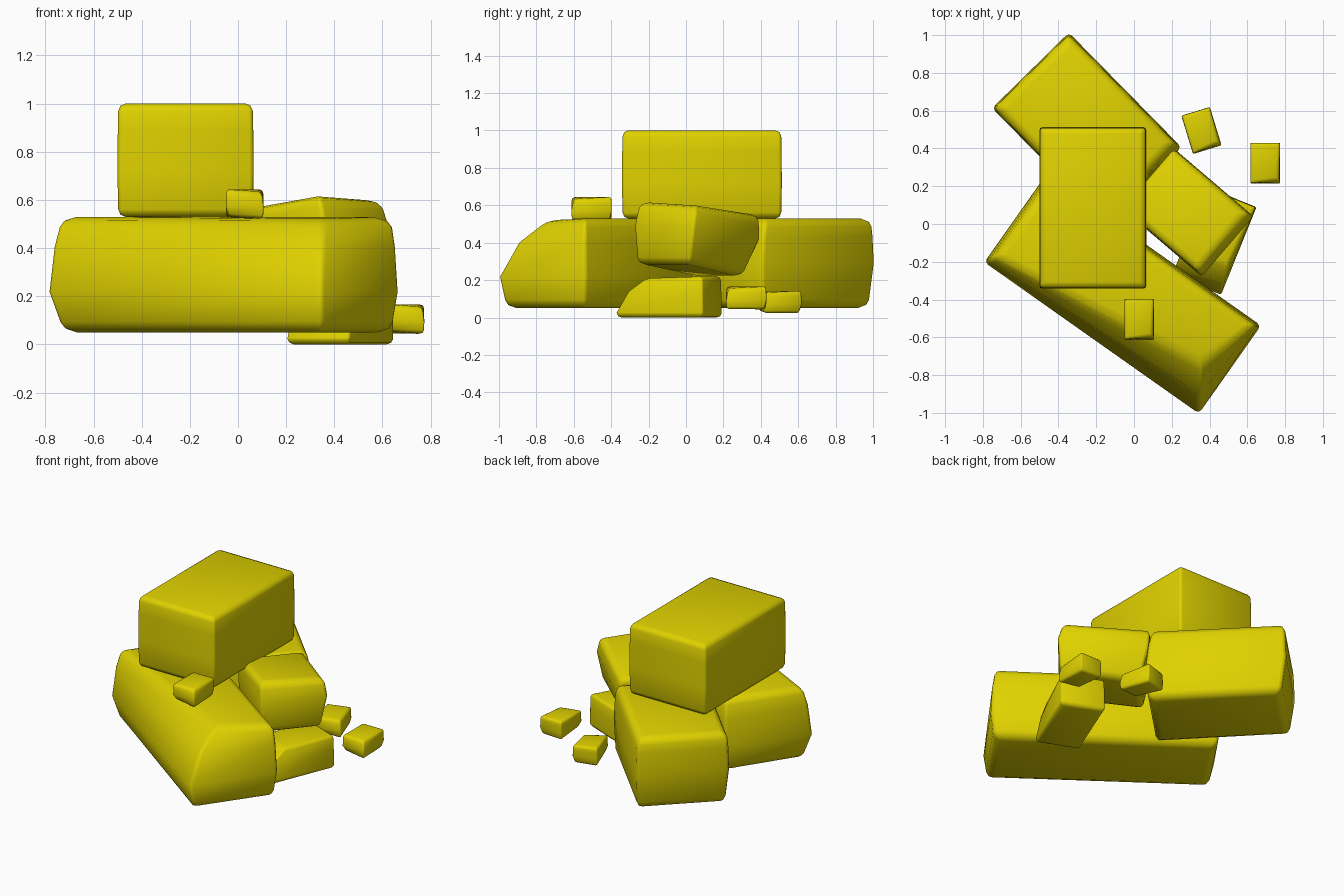
import bpy, bmesh
from math import radians
from mathutils import Matrix, Vector

if "Cube" in bpy.data.objects:
    bpy.data.objects.remove(bpy.data.objects["Cube"])

mat = bpy.data.materials.new("yellow_stone")
mat.diffuse_color = (0.74, 0.64, 0.0, 1)
mat.use_nodes = True
mat.node_tree.nodes["Principled BSDF"].inputs["Base Color"].default_value = mat.diffuse_color

SIGNS = [(-1, -1), (1, -1), (1, 1), (-1, 1)]


def rock(name, center, size, turn=0, tilt=0, inset=0.03, mid=0.4, round_=0.05,
         top=None, bottom=None):
    """Block of four stacked rings (widest at mid height) with rounded edges.
    top / bottom: {corner: (pull along, pull across, drop)} per corner."""
    top, bottom = top or {}, bottom or {}
    lx, ly, h = size
    upper = mid + (1 - mid) * 0.6
    bm = bmesh.new()
    rings = []
    for frac, k, pulls in ((0, 1, bottom), (mid, 0, {}), (upper, 0.4, top), (1, 1, top)):
        ring = []
        for i, (sx, sy) in enumerate(SIGNS):
            px, py, pz = (k * p for p in pulls.get(i, (0, 0, 0)))
            ring.append(bm.verts.new((sx * (lx / 2 - k * inset - px),
                                      sy * (ly / 2 - k * inset - py),
                                      (frac - 0.5) * h + (pz if frac == 0 else -pz))))
        rings.append(ring)
    bm.faces.new(rings[0][::-1])
    bm.faces.new(rings[-1])
    for lo, hi in zip(rings, rings[1:]):
        for i in range(4):
            j = (i + 1) % 4
            bm.faces.new((lo[i], lo[j], hi[j], hi[i]))
    # rim edges get the full rounding, upright corners stay tighter
    weight = bm.edges.layers.float.new("bevel_weight_edge")
    for k, ring in enumerate(rings):
        for i in range(4):
            if k in (0, 3):
                bm.edges.get((ring[i], ring[(i + 1) % 4]))[weight] = 1.0
            if k < 3:
                bm.edges.get((ring[i], rings[k + 1][i]))[weight] = 0.5
    bmesh.ops.recalc_face_normals(bm, faces=bm.faces)
    bm.transform(Matrix.Translation(Vector(center))
                 @ Matrix.Rotation(radians(turn), 4, 'Z')
                 @ Matrix.Rotation(radians(tilt), 4, 'Y'))
    for f in bm.faces:
        f.smooth = True
    me = bpy.data.meshes.new(name)
    bm.to_mesh(me)
    bm.free()
    me.materials.append(mat)
    ob = bpy.data.objects.new(name, me)
    bpy.context.collection.objects.link(ob)
    bev = ob.modifiers.new("rounding", 'BEVEL')
    bev.limit_method = 'WEIGHT'
    bev.width = round_
    bev.segments = 2
    return ob


# large rocks: front slab with a sloping nose, back slab, capping block
rock("front_rock", (-0.06, -0.37, 0.29), (1.39, 0.57, 0.48), turn=-35.2,
     inset=0.02, mid=0.35, round_=0.045,
     top={1: (0.12, 0.20, 0.01), 0: (0.01, 0.03, 0), 3: (0.01, 0, 0)},
     bottom={0: (0.02, 0.03, 0), 1: (0, 0.01, 0)})
rock("back_rock", (-0.25, 0.51, 0.29), (0.85, 0.57, 0.48), turn=-45.5,
     inset=0.012, mid=0.5, round_=0.045,
     bottom={0: (0.02, 0.01, 0), 3: (0.02, 0, 0)}, top={2: (0.03, 0, 0)})
rock("top_rock", (-0.218, 0.085, 0.765), (0.566, 0.855, 0.472), inset=0.004,
     round_=0.032)

# side rocks: tilted block resting on a low wedge
rock("side_rock", (0.292, 0.055, 0.42), (0.55, 0.42, 0.335), turn=-40.5, tilt=-8,
     inset=0.01, mid=0.6, round_=0.035,
     bottom={2: (0.03, 0.03, 0), 3: (0.02, 0.06, 0), 1: (0.03, 0, 0)},
     top={2: (0.02, 0.01, 0.02), 1: (0.01, 0, 0)})
rock("low_rock", (0.425, -0.09, 0.11), (0.50, 0.28, 0.22), turn=68,
     inset=0.004, mid=0.12, round_=0.02,
     top={0: (0.16, 0.02, 0.01), 3: (0.13, 0.01, 0.01)})

# pebbles
for name, c, s, turn in (
        ("ledge_pebble", (0.028, -0.505, 0.583), (0.157, 0.216, 0.122), 0),
        ("right_pebble", (0.695, 0.322, 0.105), (0.158, 0.216, 0.122), 0),
        ("back_pebble", (0.357, 0.495, 0.083), (0.158, 0.212, 0.12), 17)):
    rock(name, c, s, turn=turn, inset=0.002, round_=0.014,
         bottom={0: (0.01, 0.02, 0.01), 2: (0.01, 0.01, 0)},
         top={1: (0.01, 0.02, 0.01)})
